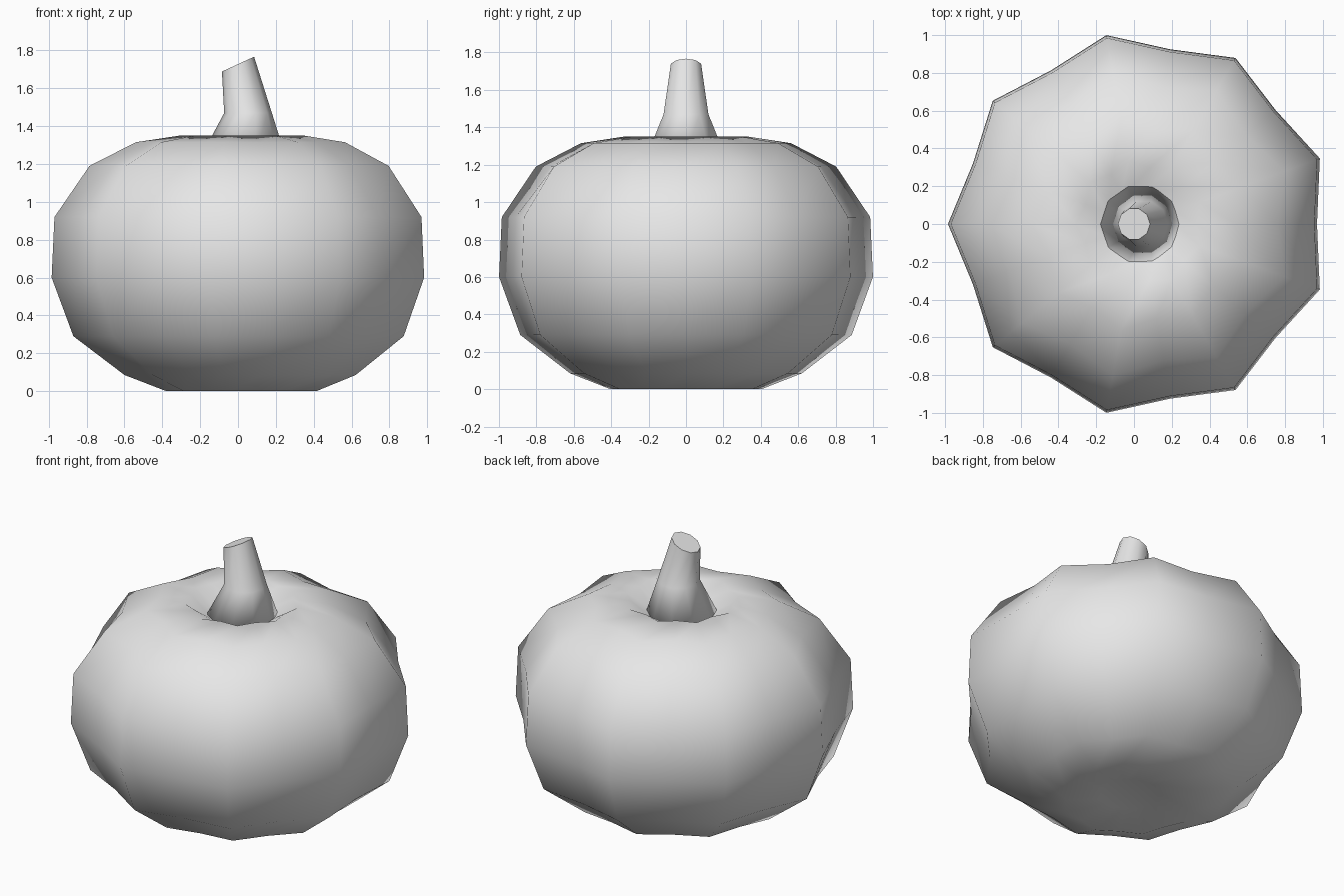
import bpy, bmesh
from math import cos, sin, pi

cube = bpy.data.objects.get("Cube")
if cube:
    bpy.data.objects.remove(cube)

grey = bpy.data.materials.new("plain grey")
grey.use_nodes = True
grey.diffuse_color = (0.8, 0.8, 0.8, 1)
grey.node_tree.nodes["Principled BSDF"].inputs["Base Color"].default_value = (0.8, 0.8, 0.8, 1)

CENTRE_X = 0.03
LOBES = 9


def loft(name, rings, flat_top=False):
    """Skin a stack of equally sized rings, cap both ends, shade smooth."""
    bm = bmesh.new()
    loops = [[bm.verts.new(p) for p in ring] for ring in rings]
    n = len(loops[0])
    for low, high in zip(loops, loops[1:]):
        for i in range(n):
            j = (i + 1) % n
            bm.faces.new((low[i], low[j], high[j], high[i]))
    bottom = bm.faces.new(loops[0][::-1])
    top = bm.faces.new(loops[-1])
    for f in bm.faces:
        f.smooth = True
    if flat_top:
        top.smooth = False
        for e in top.edges:
            e.smooth = False
    else:
        bmesh.ops.poke(bm, faces=[bottom, top])
    bmesh.ops.recalc_face_normals(bm, faces=bm.faces)
    mesh = bpy.data.meshes.new(name)
    bm.to_mesh(mesh)
    bm.free()
    mesh.materials.append(grey)
    obj = bpy.data.objects.new(name, mesh)
    bpy.context.collection.objects.link(obj)
    return obj


def lobed_ring(radius, z, groove):
    """Ring alternating between lobe ridges and grooves."""
    points = []
    for i in range(2 * LOBES):
        a = pi + i * pi / LOBES
        r = radius * (groove if i % 2 else 1)
        points.append((CENTRE_X + r * cos(a), r * sin(a), z))
    return points


def round_ring(cx, z, radius, slope=0, sides=10):
    """Round ring whose plane may rise towards +x."""
    angles = [2 * pi * i / sides for i in range(sides)]
    return [(cx + radius * cos(a), radius * sin(a), z + slope * radius * cos(a)) for a in angles]


# Body: ridge radius, height, groove depth factor, from base dent to stem pit
body_profile = [
    (0.18, 0.04, 0.95), (0.41, 0.0, 0.92), (0.63, 0.085, 0.92),
    (0.90, 0.29, 0.92), (1.015, 0.60, 0.925), (1.0, 0.92, 0.925),
    (0.815, 1.19, 0.90), (0.57, 1.315, 0.89), (0.34, 1.35, 0.89),
    (0.20, 1.27, 0.95),
]
loft("pumpkin_body", [lobed_ring(*p) for p in body_profile])

# Stem: flared foot, narrow neck, slanted cut end
loft("stem", [
    round_ring(CENTRE_X, 1.26, 0.215),
    round_ring(0.053, 1.47, 0.126),
    round_ring(0.0, 1.728, 0.085, slope=0.46),
], flat_top=True)
